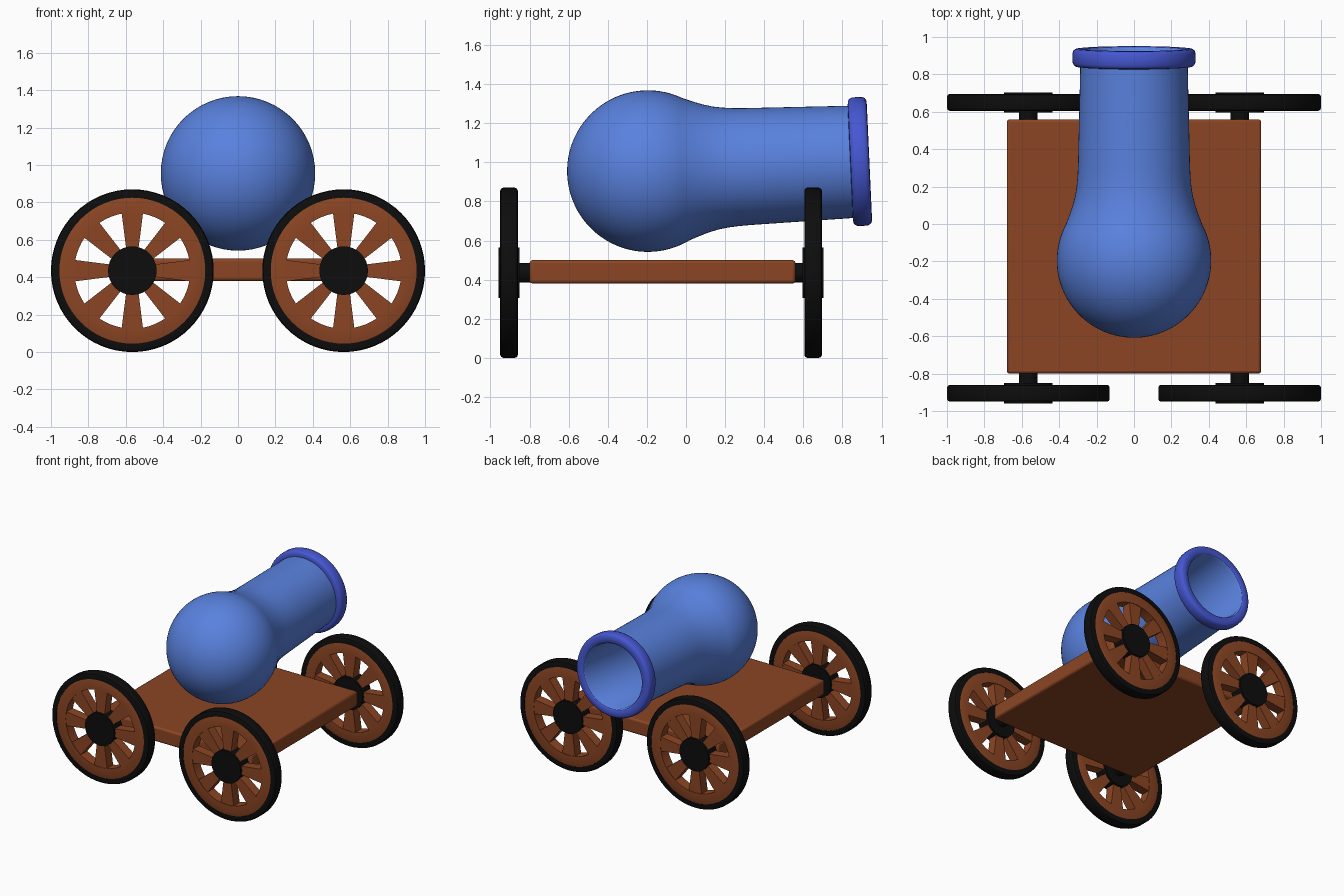
import bpy, bmesh
from math import pi, sin, cos, radians
from mathutils import Matrix, Vector

if "Cube" in bpy.data.objects:
    bpy.data.objects.remove(bpy.data.objects["Cube"], do_unlink=True)


def material(name, rgb):
    m = bpy.data.materials.new(name)
    m.use_nodes = True
    m.diffuse_color = (*rgb, 1)
    m.node_tree.nodes["Principled BSDF"].inputs["Base Color"].default_value = (*rgb, 1)
    return m


BLUE = material("barrel blue", (0.10, 0.22, 0.73))
RING = material("ring blue", (0.06, 0.095, 0.64))
WOOD = material("brown wood", (0.26, 0.06, 0.017))
BLACK = material("black iron", (0.004, 0.004, 0.004))


def finish(bm, name, mat, loc=(0, 0, 0), bevel=0.0, angle=35):
    bmesh.ops.remove_doubles(bm, verts=bm.verts, dist=1e-5)
    bmesh.ops.recalc_face_normals(bm, faces=bm.faces)
    mesh = bpy.data.meshes.new(name)
    bm.to_mesh(mesh)
    bm.free()
    mesh.materials.append(mat)
    ob = bpy.data.objects.new(name, mesh)
    bpy.context.collection.objects.link(ob)
    ob.location = loc
    if bevel:
        mod = ob.modifiers.new("Bevel", "BEVEL")
        mod.width, mod.segments = bevel, 2
    bpy.ops.object.select_all(action="DESELECT")
    ob.select_set(True)
    bpy.context.view_layer.objects.active = ob
    bpy.ops.object.shade_smooth_by_angle(angle=radians(angle))
    return ob


def lathe(name, profile, mat, loc, closed=False, steps=64, angle=35):
    """Turn (radius, distance) points around the y axis."""
    bm = bmesh.new()
    vs = [bm.verts.new((r, t, 0)) for r, t in profile]
    edges = [bm.edges.new(p) for p in zip(vs, vs[1:])]
    if closed:
        edges.append(bm.edges.new((vs[-1], vs[0])))
    bmesh.ops.spin(bm, geom=vs + edges, cent=(0, 0, 0), axis=(0, 1, 0),
                   angle=2 * pi, steps=steps, use_merge=True)
    return finish(bm, name, mat, loc, angle=angle)


def band(inner, outer, width, round_off):
    """Cross-section of a ring with chamfered outer corners."""
    h, c = width / 2, round_off
    return [(inner, -h), (outer - c, -h), (outer - c * 0.3, -h + c * 0.3), (outer, -h + c),
            (outer, h - c), (outer - c * 0.3, h - c * 0.3), (outer - c, h), (inner, h)]


# Deck
bm = bmesh.new()
bmesh.ops.create_cube(bm, size=1, matrix=Matrix.Diagonal((1.36, 1.36, 0.12, 1)))
finish(bm, "deck", WOOD, (0, -0.12, 0.44), bevel=0.015)

# Barrel: round breech, waist, straight tube and hollow bore
R = 0.413
breech = [(R * sin(a), -R * cos(a)) for a in [radians(i * 118 / 36) for i in range(37)]]
tube = [(0.345, 0.245), (0.328, 0.295), (0.315, 0.345), (0.307, 0.395), (0.302, 0.45),
        (0.299, 0.52), (0.287, 1.05), (0.287, 1.115), (0.277, 1.128), (0.26, 1.128),
        (0.25, 1.115), (0.25, 0.4)]
bore_end = [(0.25 * cos(a), 0.4 - 0.25 * sin(a)) for a in [radians(i * 15) for i in range(1, 7)]]
centre = Vector((0, -0.195, 0.955))
tilt = radians(2.6)
barrel = lathe("barrel", breech + tube + bore_end, BLUE, centre, angle=50)
barrel.rotation_euler.x = tilt

# Muzzle ring
section = [(0.29 + 0.04 * abs(cos(a)) ** 0.6 * (1 if cos(a) > 0 else -1),
            0.049 * abs(sin(a)) ** 0.6 * (1 if sin(a) > 0 else -1))
           for a in [radians(i * 22.5) for i in range(16)]]
ring = lathe("muzzle_ring", section, RING,
             centre + Vector((0, cos(tilt), sin(tilt))) * 1.085, closed=True, angle=60)
ring.rotation_euler.x = tilt

# Wheels with tyre, rim, eight tapered spokes, hub and axle stub
for end, y, deck_y in (("front", -0.905, -0.79), ("back", 0.65, 0.55)):
    for side, x in (("left", 0.565), ("right", -0.565)):
        tag = f"{end}_{side}"
        loc = (x, y, 0.435)
        lathe(f"{tag}_tyre", band(0.39, 0.435, 0.09, 0.015), BLACK, loc, closed=True)
        lathe(f"{tag}_rim", band(0.31, 0.392, 0.084, 0.001), WOOD, loc, closed=True)
        lathe(f"{tag}_hub", [(0, -0.054), (0.13, -0.054), (0.13, 0.054), (0, 0.054)],
              BLACK, loc, steps=32)
        reach = deck_y - y
        lathe(f"{tag}_axle", [(0, 0), (0.05, 0), (0.05, reach), (0, reach)],
              BLACK, loc, steps=24)
        bm = bmesh.new()
        for i in range(8):
            made = bmesh.ops.create_cube(bm, size=1)["verts"]
            for v in made:
                outer = v.co.z > 0
                half = 0.058 if outer else 0.032
                v.co = (half if v.co.x > 0 else -half, v.co.y * 0.076, 0.315 if outer else 0.11)
            bmesh.ops.rotate(bm, verts=made, cent=(0, 0, 0),
                             matrix=Matrix.Rotation(i * pi / 4, 3, "Y"))
        finish(bm, f"{tag}_spokes", WOOD, loc)
